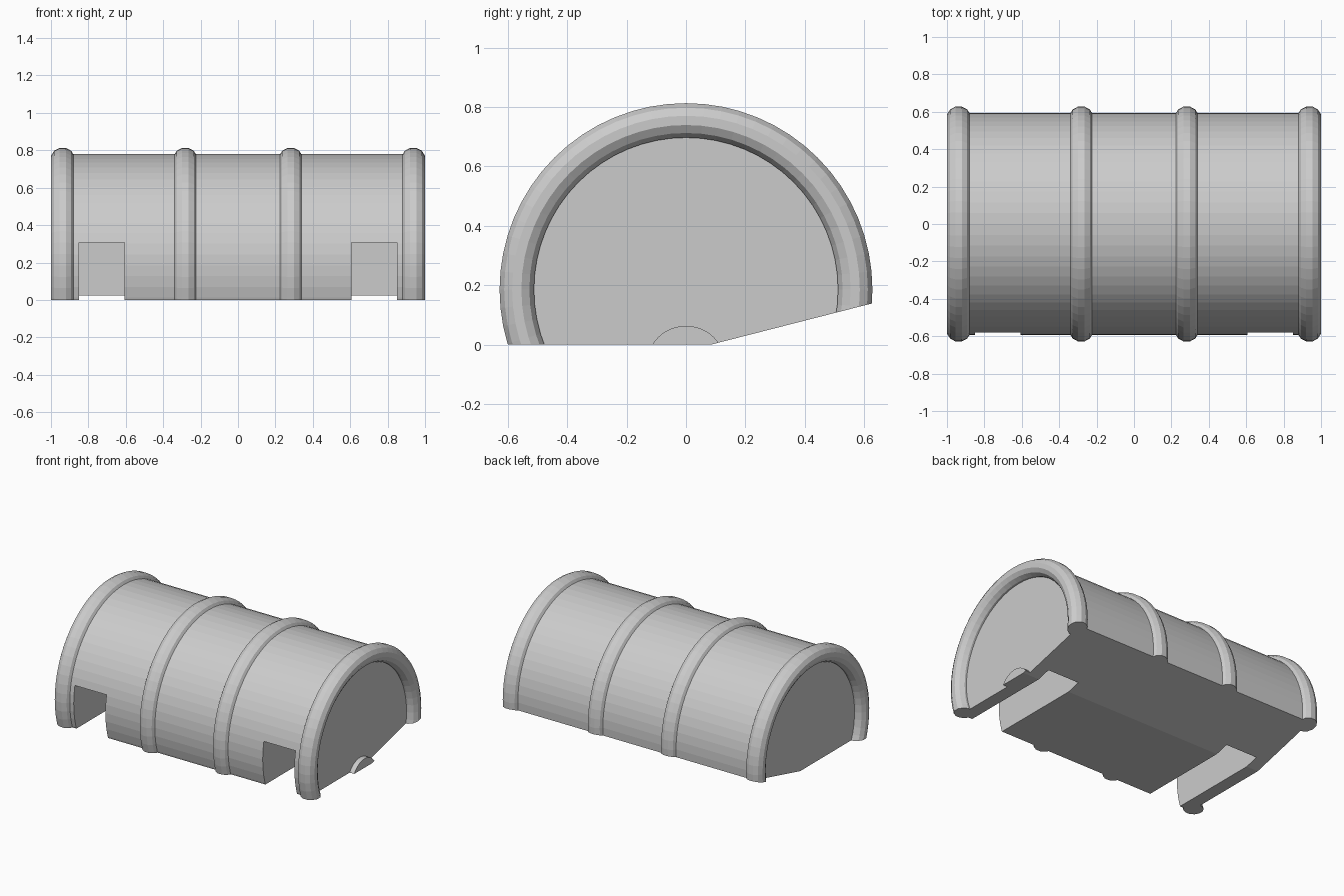
import bpy
import bmesh
from math import cos, sin, pi
from mathutils import Vector

cube = bpy.data.objects.get("Cube")
if cube:
    bpy.data.objects.remove(cube, do_unlink=True)

AXIS_Z = 0.185      # height of the barrel axis
R = 0.594           # barrel radius
DISC_X = 0.94       # position of the end discs

grey = bpy.data.materials.new("plain_grey")
grey.use_nodes = True
grey.diffuse_color = (0.6, 0.6, 0.6, 1)
grey.node_tree.nodes["Principled BSDF"].inputs["Base Color"].default_value = (0.6, 0.6, 0.6, 1)


def finish(bm, name):
    bmesh.ops.recalc_face_normals(bm, faces=bm.faces)
    mesh = bpy.data.meshes.new(name)
    bm.to_mesh(mesh)
    bm.free()
    mesh.materials.append(grey)
    obj = bpy.data.objects.new(name, mesh)
    bpy.context.collection.objects.link(obj)
    return obj


def cut_base(bm):
    """Trim to the flat floor and the sloping rear underside, capping both cuts."""
    for point, normal in (((0, 0, 0), (0, 0, 1)), ((0, 0.085, 0), (0, -0.2556, 1))):
        cut = bmesh.ops.bisect_plane(
            bm, geom=bm.verts[:] + bm.edges[:] + bm.faces[:], dist=1e-5,
            plane_co=point, plane_no=Vector(normal).normalized(), clear_inner=True)
        edges = [e for e in cut["geom_cut"] if isinstance(e, bmesh.types.BMEdge) and e.is_boundary]
        bmesh.ops.edgeloop_fill(bm, edges=edges)


def lathe(name, profile, closed, z=AXIS_Z, segments=64):
    """Turn (x, radius) points about a line along x; open profiles get end discs."""
    bm = bmesh.new()
    rings = []
    for x, r in profile:
        rings.append([bm.verts.new((x, r * cos(2 * pi * i / segments),
                                    z + r * sin(2 * pi * i / segments)))
                      for i in range(segments)])
    pairs = list(zip(rings, rings[1:]))
    if closed:
        pairs.append((rings[-1], rings[0]))
    else:
        bm.faces.new(rings[0])
        bm.faces.new(rings[-1])
    for a, b in pairs:
        for i in range(segments):
            j = (i + 1) % segments
            bm.faces.new((a[i], a[j], b[j], b[i]))
    bmesh.ops.recalc_face_normals(bm, faces=bm.faces)
    cut_base(bm)
    return finish(bm, name)


def box(name, lo, hi):
    bm = bmesh.new()
    bmesh.ops.create_cube(bm, size=1)
    for v in bm.verts:
        v.co = [(a + b) / 2 + c * (b - a) for a, b, c in zip(lo, hi, v.co)]
    return finish(bm, name)


def hoop(name, x, sides=12):
    """Ring with a twelve-sided section, flat on its outer, inner and end faces."""
    angles = [2 * pi * (i + 0.5) / sides for i in range(sides)]
    section = [(x + 0.0647 * cos(a), 0.57 + 0.06 * sin(a)) for a in angles]
    lathe(name, section, True)


# Barrel body with its end discs
body = lathe("barrel_body", [(-DISC_X, R), (DISC_X, R)], False)

# Two notches through the front lower edge
for side in (-1, 1):
    xs = sorted((side * 0.606, side * 0.85))
    cutter = box("notch_cutter", (xs[0], -0.8, -0.2), (xs[1], 0.18, 0.307))
    cutter.hide_render = True
    mod = body.modifiers.new("notch", "BOOLEAN")
    mod.operation = "DIFFERENCE"
    mod.solver = "EXACT"
    mod.object = cutter
    bpy.context.view_layer.objects.active = body
    bpy.ops.object.modifier_apply(modifier=mod.name)
    bpy.data.objects.remove(cutter, do_unlink=True)

# Middle hoops and end rims
for side, label in ((-1, "right"), (1, "left")):
    hoop(label + "_hoop", side * 0.282)
    hoop(label + "_end_rim", side * 0.9375)

# Bung stub on one end disc
lathe("bung", [(DISC_X - 0.02, 0.134), (0.975, 0.134)], False, z=-0.071, segments=48)
